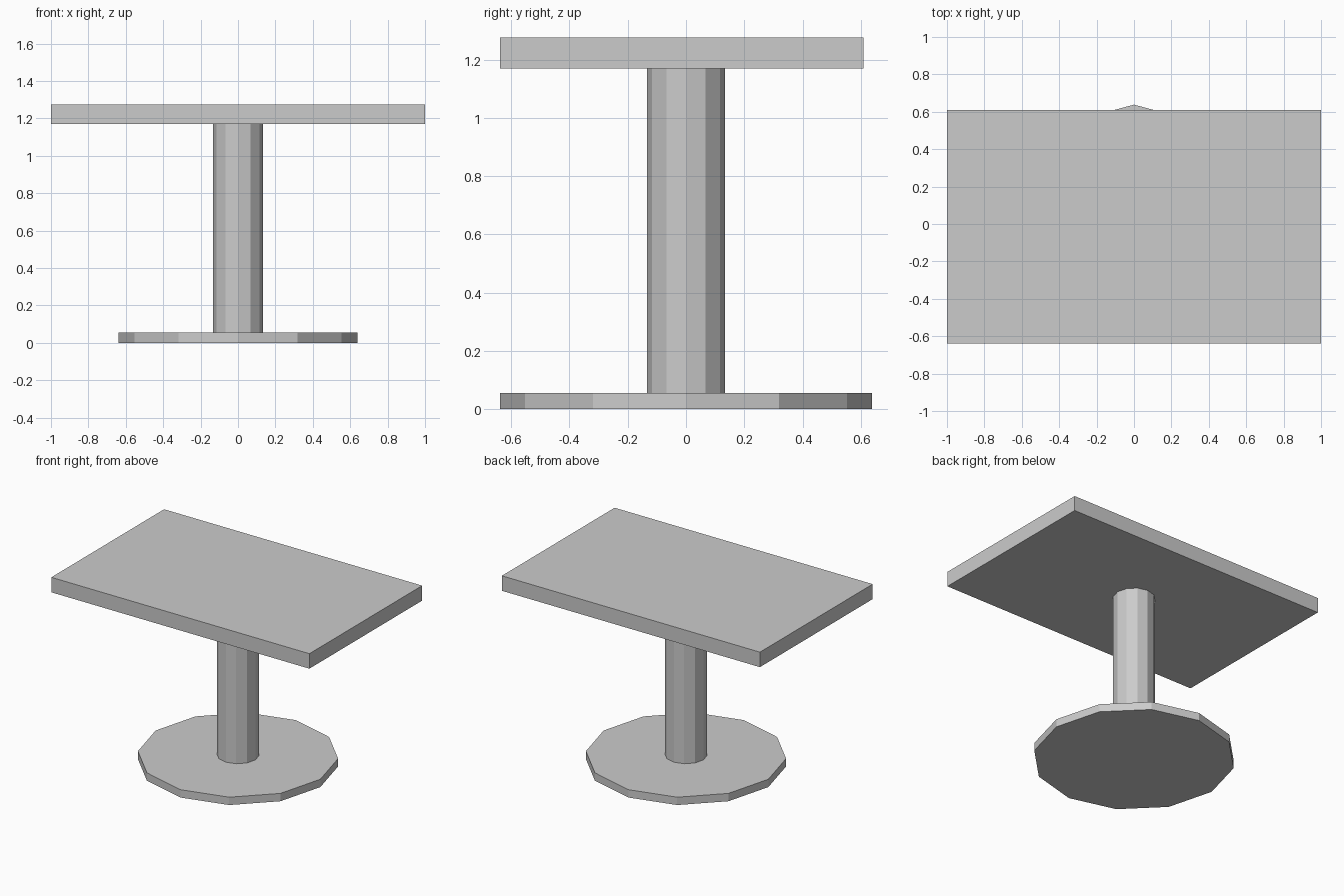
import bpy

# Remove the default object
cube = bpy.data.objects.get("Cube")
if cube:
    bpy.data.objects.remove(cube, do_unlink=True)

# Single plain colour
grey = bpy.data.materials.new("light grey")
grey.use_nodes = True
colour = (0.6, 0.6, 0.6, 1)
grey.diffuse_color = colour
grey.node_tree.nodes["Principled BSDF"].inputs["Base Color"].default_value = colour


def finish(name):
    obj = bpy.context.object
    obj.name = name
    obj.data.materials.append(grey)
    return obj


def disc(name, radius, bottom, top):
    """Twelve-sided upright prism."""
    bpy.ops.mesh.primitive_cylinder_add(
        vertices=12, radius=radius, depth=top - bottom,
        location=(0, 0, (bottom + top) / 2))
    return finish(name)


BASE_TOP, TABLE_BOTTOM, TABLE_TOP = 0.055, 1.17, 1.275
FRONT, BACK = -0.638, 0.61

# Floor plate and column
disc("base_plate", 0.638, 0, BASE_TOP)
disc("column", 0.134, BASE_TOP, TABLE_BOTTOM)

# Rectangular top, set slightly forward
bpy.ops.mesh.primitive_cube_add(
    size=1, location=(0, (FRONT + BACK) / 2, (TABLE_BOTTOM + TABLE_TOP) / 2))
table_top = finish("table_top")
table_top.scale = (2, BACK - FRONT, TABLE_TOP - TABLE_BOTTOM)
bpy.ops.object.transform_apply(location=False, rotation=False, scale=True)
